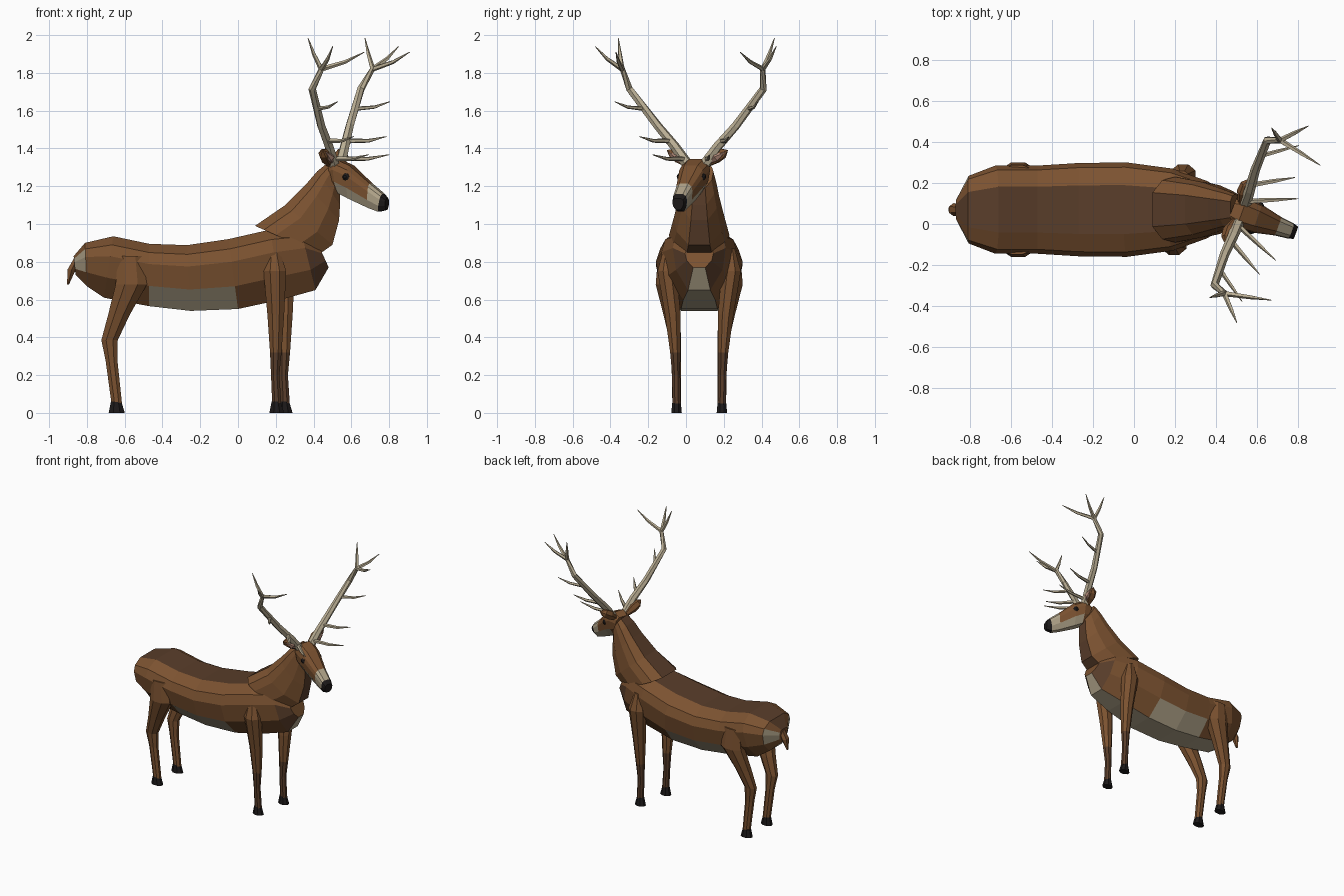
import bpy, bmesh, math
from mathutils import Vector

if "Cube" in bpy.data.objects:
    bpy.data.objects.remove(bpy.data.objects["Cube"])


def mat(name, r, g, b):
    m = bpy.data.materials.new(name)
    m.diffuse_color = (r, g, b, 1)
    m.use_nodes = True
    m.node_tree.nodes["Principled BSDF"].inputs["Base Color"].default_value = m.diffuse_color
    return m


BROWN = mat("coat", .20, .085, .03)
DARK = mat("dark_coat", .10, .047, .023)
CREAM = mat("pale_coat", .45, .38, .26)
BLACK = mat("hoof_black", .012, .01, .01)
HORN = mat("horn", .50, .43, .30)
PINK = mat("ear_inside", .42, .24, .18)
COATS = [BROWN, DARK, CREAM, BLACK]
BODY_AT = ((0, .07, 0), 0)
HEAD_AT = ((.535, .05, 0), math.radians(-20))


def skin(name, tubes, mats, at, color=None, mirror=False):
    """Bridge each list of rings into a capped, flat shaded tube."""
    bm = bmesh.new()
    for rings in tubes:
        vs = [[bm.verts.new(p) for p in r] for r in rings]
        n = len(vs[0])
        for i in range(len(vs) - 1):
            for j in range(n):
                k = (j + 1) % n
                f = bm.faces.new((vs[i][j], vs[i][k], vs[i + 1][k], vs[i + 1][j]))
                f.material_index = color(i, j) if color else 0
        bm.faces.new(vs[0])
        end = bm.faces.new(vs[-1])
        end.material_index = color(len(vs) - 2, 0) if color else 0
    bmesh.ops.recalc_face_normals(bm, faces=bm.faces[:])
    me = bpy.data.meshes.new(name)
    bm.to_mesh(me)
    bm.free()
    for m in mats:
        me.materials.append(m)
    ob = bpy.data.objects.new(name, me)
    bpy.context.collection.objects.link(ob)
    ob.location = at[0]
    ob.rotation_euler.z = at[1]
    if mirror:
        md = ob.modifiers.new("mirror", 'MIRROR')
        md.use_axis = (False, True, False)
        md.use_mirror_merge = False
    return ob


HALF = [(.52, 1), (.9, .72), (1, .35), (.88, -.35), (.42, -1)]
PROFILE = HALF + [(-y, z) for y, z in reversed(HALF)]


def torso_rings(sections):
    """Sections: top x, top z, bottom x, bottom z, half width."""
    out = []
    for tx, tz, bx, bz, w in sections:
        t, b = Vector((tx, 0, tz)), Vector((bx, 0, bz))
        out.append([b.lerp(t, (v + 1) / 2) + Vector((0, u * w, 0)) for u, v in PROFILE])
    return out


def leg_rings(sections, n=8):
    """Sections: x, y, z, radius x, radius y."""
    return [[(x + rx * math.cos((k + .5) * math.tau / n), y + ry * math.sin((k + .5) * math.tau / n), z)
             for k in range(n)] for x, y, z, rx, ry in sections]


def limb(points, radii, n=6):
    """Round tube along a path."""
    ps = [Vector(p) for p in points]
    out = []
    for i, p in enumerate(ps):
        d = ps[min(i + 1, len(ps) - 1)] - ps[max(i - 1, 0)]
        q = d.to_track_quat('Z', 'Y')
        out.append([p + q @ Vector((radii[i] * math.cos(k * math.tau / n),
                                    radii[i] * math.sin(k * math.tau / n), 0)) for k in range(n)])
    return out


# body with dark back, pale belly and rump patch
def body_color(i, j):
    if i == 0 and j in (1, 2, 6, 7):
        return 2
    if j == 4 or (j in (3, 5) and i in (3, 4)):
        return 2
    return 1 if j == 9 or (i == 7 and j in (2, 3, 5, 6)) else 0


skin("body", [torso_rings([
    (-.87, .83, -.86, .73, .05), (-.81, .90, -.80, .67, .165), (-.66, .935, -.71, .61, .215),
    (-.47, .895, -.47, .565, .215), (-.27, .888, -.25, .54, .228), (-.05, .92, 0, .55, .23),
    (.17, .97, .23, .60, .20), (.33, .98, .41, .65, .14), (.43, .88, .48, .77, .075)])],
    COATS, BODY_AT, body_color)

# neck
skin("neck", [torso_rings([
    (.09, .99, .43, .84, .16), (.25, 1.10, .50, .89, .135), (.36, 1.21, .535, 1.02, .105),
    (.42, 1.28, .54, 1.10, .09), (.47, 1.32, .54, 1.19, .075)])],
    COATS, BODY_AT, lambda i, j: 1 if j in (4, 9) else 0)


# head with pale jaw and muzzle, black nose
def head_color(i, j):
    if i == 4:
        return 3
    return 2 if i == 3 or (i > 0 and j in (3, 4, 5)) else 0


skin("head", [torso_rings([
    (-.06, 1.32, -.05, 1.19, .06), (-.01, 1.345, 0, 1.165, .08), (.07, 1.31, .06, 1.135, .073),
    (.18, 1.215, .17, 1.085, .048), (.25, 1.16, .225, 1.065, .04), (.272, 1.135, .268, 1.075, .032)])],
    COATS, HEAD_AT, head_color)

# eyes
skin("eyes", [limb([(.062, .056, 1.25), (.062, .07, 1.25), (.062, .08, 1.25)], [.022, .02, .008], 8)],
     [BLACK], HEAD_AT, mirror=True)

# ears and their pale insides
skin("ears", [limb([(-.03, .05, 1.315), (-.035, .10, 1.352), (-.035, .14, 1.375), (-.03, .17, 1.39)],
                   [.018, .035, .03, .003])], [BROWN], HEAD_AT, mirror=True)
skin("ear_insides", [limb([(-.012, .07, 1.325), (-.012, .11, 1.354), (-.016, .155, 1.378)],
                          [.008, .026, .003])], [PINK], HEAD_AT, mirror=True)

# antlers: beam, three lower tines, three crown tines
beam = limb([(-.01, .045, 1.31), (-.012, .12, 1.41), (-.02, .22, 1.52), (-.014, .377, 1.715), (.05, .397, 1.83)],
            [.030, .026, .023, .020, .014])


def tine(a, b, r=.014):
    a, b = Vector(a), Vector(b)
    mid = a.lerp(b, .55) - Vector((0, 0, .012))
    return limb([a, mid, b], [r, r * .75, .002], 5)


skin("antlers", [
    beam,
    tine((-.01, .06, 1.345), (.225, .16, 1.367)),
    tine((-.01, .145, 1.44), (.175, .252, 1.463)),
    tine((-.015, .295, 1.61), (.14, .405, 1.648), .012),
    tine((.045, .397, 1.82), (.15, .51, 1.94)),
    tine((.045, .397, 1.82), (.27, .35, 1.91)),
    tine((.045, .397, 1.82), (-.015, .44, 1.985))],
    [HORN], HEAD_AT, mirror=True)

# front legs: the far one stands slightly forward
FRONT = [(.19, .165, .87, .03, .025), (.195, .17, .75, .065, .055), (.20, .14, .52, .048, .045),
         (.20, .127, .32, .033, .029), (.197, .122, .20, .024, .023), (.205, .12, .05, .026, .024)]
HIND = [(-.57, .19, .83, .07, .03), (-.565, .175, .68, .09, .06), (-.63, .145, .52, .062, .048),
        (-.68, .127, .385, .047, .033), (-.67, .122, .28, .034, .027), (-.642, .12, .05, .03, .024)]


def leg(name, sections, side, dx):
    s = [(x + dx, y * side, z, rx, ry) for x, y, z, rx, ry in sections]
    skin(name, [leg_rings(s)], COATS, BODY_AT, lambda i, j: 1 if i >= 3 and "front" in name else 0)
    x, y, _, rx, ry = s[-1]
    skin(name + "_hoof", [leg_rings([(x - .003, y, .06, rx, ry), (x, y, 0, rx + .016, ry + .006)])],
         [BLACK], BODY_AT)


for side, label, dx in ((-1, "near", 0), (1, "far", .045)):
    leg(label + "_front_leg", FRONT, side, dx)
    leg(label + "_hind_leg", HIND, side, 0)

# tail
skin("tail", [leg_rings([(-.85, 0, .82, .02, .025), (-.88, 0, .76, .025, .032), (-.90, 0, .68, .006, .01)], 6)],
     [BROWN], BODY_AT)
